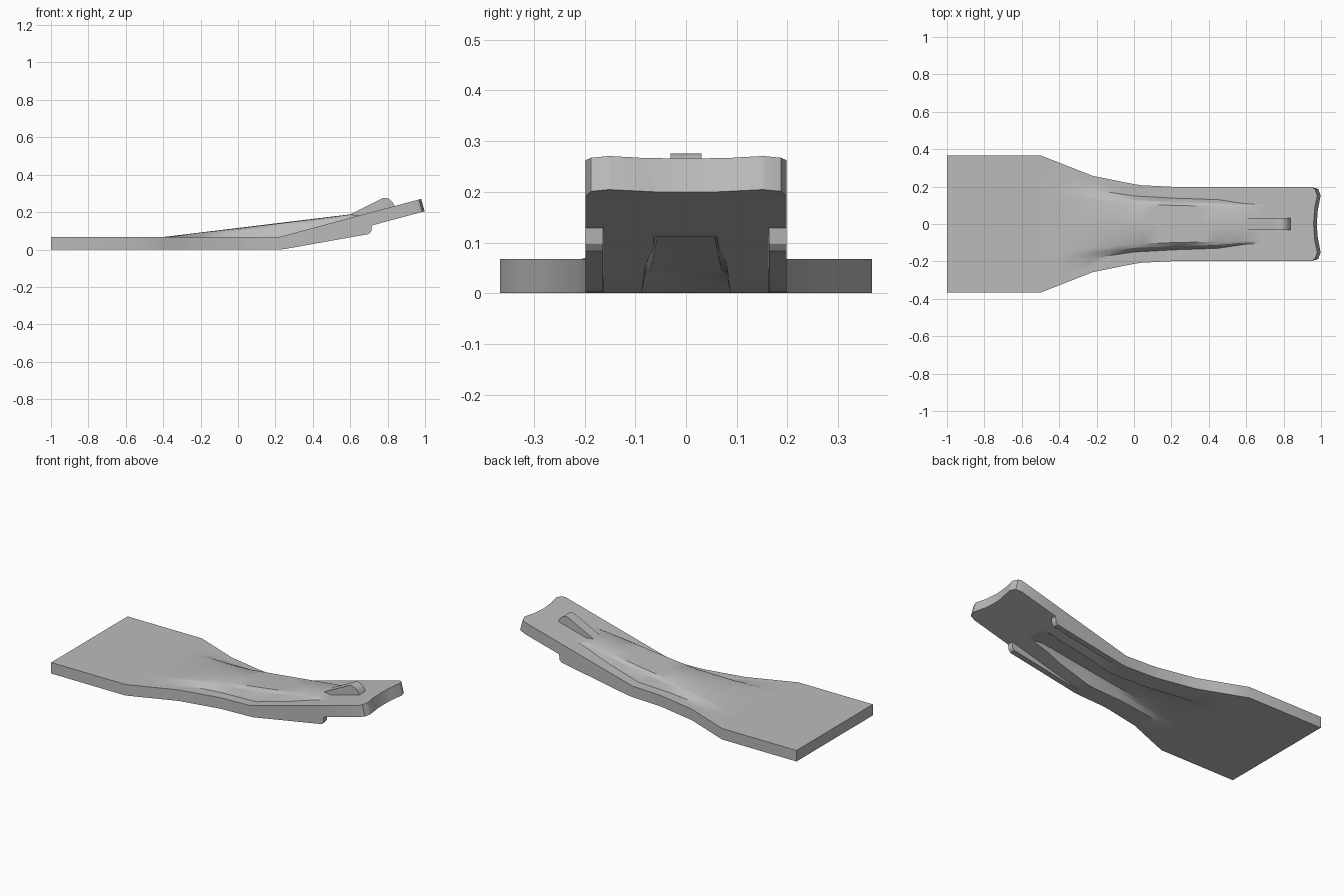
import bpy
import bmesh

if "Cube" in bpy.data.objects:
    bpy.data.objects.remove(bpy.data.objects["Cube"], do_unlink=True)

grey = bpy.data.materials.new("plain grey")
grey.use_nodes = True
colour = (0.5, 0.5, 0.5, 1)
grey.diffuse_color = colour
grey.node_tree.nodes["Principled BSDF"].inputs["Base Color"].default_value = colour

# Profiles along the length
WIDTH = [(-1, .367), (-.5, .367), (-.22, .257), (0, .213), (.04, .207), (.22, .198), (.95, .198), (1, .187)]
RIB_FOOT = [(-.4, .21), (-.2, .18), (0, .15), (.22, .138), (.45, .13), (.6, .108), (.65, .105)]
RIB_CREST = [(-.4, .15), (0, .105), (.6, .09)]
TIP = [(0, .978), (.08, .982), (.145, .998), (.17, .997), (.187, .985)]
THICK, SLOPE, BEND, TIP_LEAN = .067, .268, .22, .018


def interp(table, x):
    if x <= table[0][0]:
        return table[0][1]
    for (x0, v0), (x1, v1) in zip(table, table[1:]):
        if x <= x1:
            return v0 + (v1 - v0) * (x - x0) / (x1 - x0)
    return table[-1][1]


def plate_z(x, top):
    return THICK + SLOPE * max(0, x - BEND) if top else SLOPE * max(0, x - BEND - .015)


def rib_height(x, top):
    if x <= -.4 or x >= .645:
        return 0
    return max(0, .121 * (x + .4) + (THICK if top else 0) - plate_z(x, top))


def rail_depth(x):
    if x > .715:
        return 0
    return .09 * max(0, x - .235) - (.012 if x > .705 else 0)


def half_section(x, top):
    """Points from the centre line out to the edge: (y, height above plate)."""
    w, h = interp(WIDTH, x), rib_height(x, top)
    foot, crest = interp(RIB_FOOT, x), interp(RIB_CREST, x)
    if not top:
        foot, crest = foot - .05, crest - .035
        foot = max(foot, crest + .008)
    mid = crest + (foot - crest) * .5
    rail = 0 if top else -rail_depth(x)
    return [(0, h), (crest, h * .96), (mid, h * .72), (foot, 0),
            (w - .035, 0), (w - .034, rail), (w, rail)]


def finish(bm, name):
    bmesh.ops.recalc_face_normals(bm, faces=bm.faces)
    mesh = bpy.data.meshes.new(name)
    bm.to_mesh(mesh)
    bm.free()
    obj = bpy.data.objects.new(name, mesh)
    bpy.context.collection.objects.link(obj)
    mesh.materials.append(grey)
    bpy.ops.object.select_all(action='DESELECT')
    obj.select_set(True)
    bpy.context.view_layer.objects.active = obj
    bpy.ops.object.shade_smooth_by_angle(angle=.5)
    return obj


# Bent plate with raised rib, hollow channel beneath and side rails
stations = [-1, -.5, -.4, -.3, -.22, -.1, 0, .04, .13, .22, .25, .35, .45, .55, .6, .65,
            .7, .712, .716, .95, 1]
bm = bmesh.new()
rings = []
for x in stations:
    ring = []
    for top in (True, False):
        half = half_section(x, top)
        full = [(-y, h) for y, h in reversed(half[1:])] + half
        if not top:
            full.reverse()
        for y, h in full:
            px = x
            if x == stations[-1]:
                px = interp(TIP, abs(y)) - (TIP_LEAN if top else 0)
            ring.append(bm.verts.new((px, y, plate_z(px, top) + h)))
    rings.append(ring)
count = len(rings[0])
for a, b in zip(rings, rings[1:]):
    for i in range(count):
        j = (i + 1) % count
        bm.faces.new((a[i], a[j], b[j], b[i]))
for ring in (rings[0], rings[-1]):
    for i in range(count // 2 - 1):
        bm.faces.new((ring[i], ring[i + 1], ring[count - 2 - i], ring[count - 1 - i]))
finish(bm, "bent_plate")

# Rounded catch on the raised end
profile = [(.57, .15), (.58, .178), (.76, .268), (.775, .275), (.79, .276), (.808, .27),
           (.825, .255), (.836, .235), (.836, .2)]
bm = bmesh.new()
face = bm.faces.new([bm.verts.new((x, -.031, z)) for x, z in profile])
out = bmesh.ops.extrude_face_region(bm, geom=[face])
bmesh.ops.translate(bm, vec=(0, .062, 0),
                    verts=[v for v in out["geom"] if isinstance(v, bmesh.types.BMVert)])
finish(bm, "catch")
